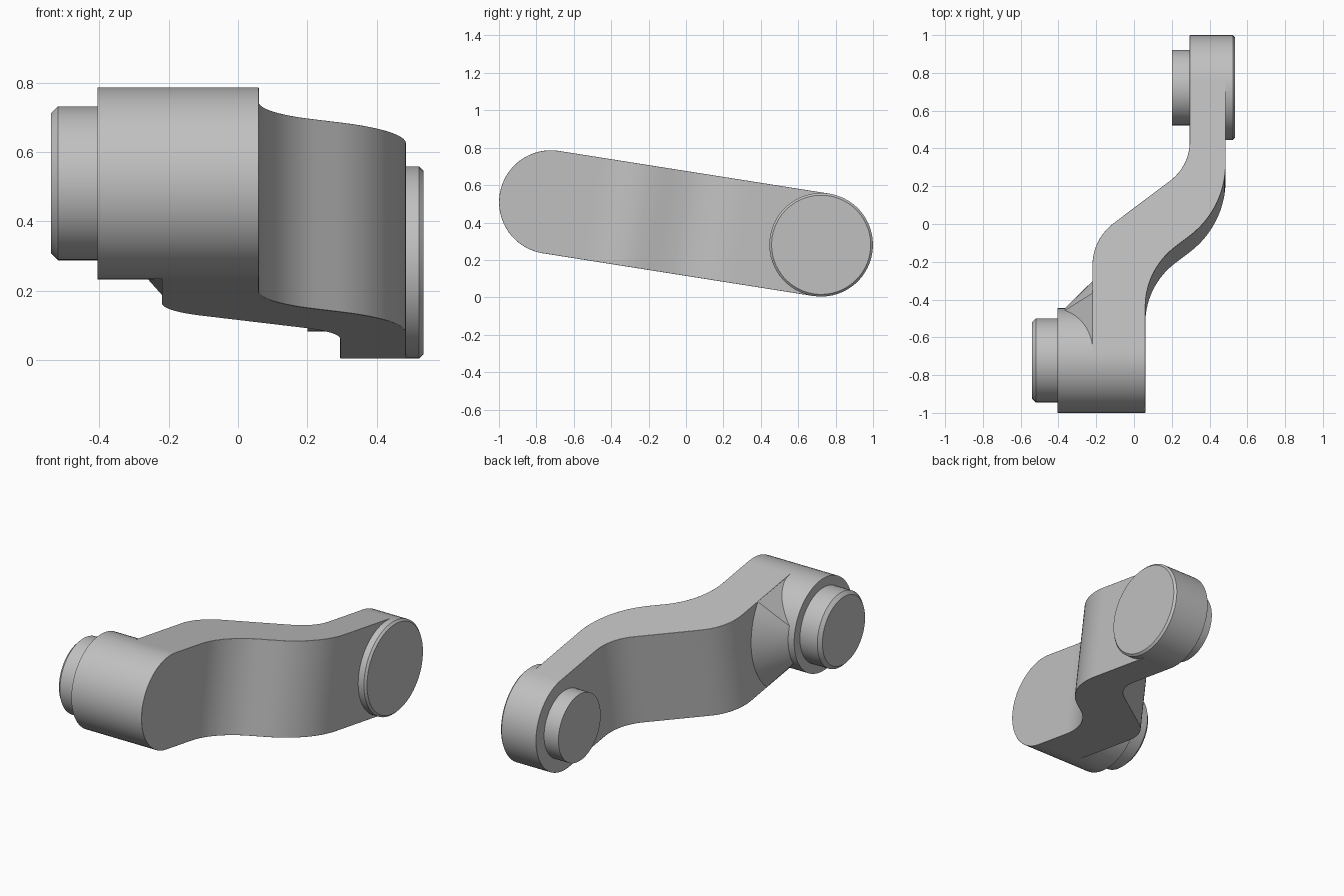
import bpy, bmesh, math
from math import sin, cos, pi, radians
from mathutils import Vector, Matrix

if "Cube" in bpy.data.objects:
    bpy.data.objects.remove(bpy.data.objects["Cube"])

TILT = math.asin(0.156)
RAD = 0.277          # half height of the arm
HALF = 0.7315        # half distance between the boss axes
# Local axes: x across, y along the arm, z over its height
FRAME = Matrix.Translation((0, 0, 0.395)) @ Matrix.Rotation(-TILT, 4, 'X')

steel = bpy.data.materials.new("grey_steel")
steel.use_nodes = True
colour = (0.53, 0.53, 0.53, 1)
steel.diffuse_color = colour
steel.node_tree.nodes["Principled BSDF"].inputs["Base Color"].default_value = colour


def finish(name, bm, bevel=0):
    bmesh.ops.recalc_face_normals(bm, faces=bm.faces[:])
    bm.transform(FRAME)
    mesh = bpy.data.meshes.new(name)
    bm.to_mesh(mesh)
    bm.free()
    mesh.materials.append(steel)
    obj = bpy.data.objects.new(name, mesh)
    bpy.context.collection.objects.link(obj)
    if bevel:
        mod = obj.modifiers.new("edge_bevel", 'BEVEL')
        mod.width = bevel
        mod.segments = 2
        mod.limit_method = 'ANGLE'
        mod.angle_limit = radians(40)
    bpy.ops.object.select_all(action='DESELECT')
    obj.select_set(True)
    bpy.context.view_layer.objects.active = obj
    bpy.ops.object.shade_smooth_by_angle(angle=radians(25))
    return obj


def disc(name, along, x0, x1, radius, chamfer0=0, chamfer1=0):
    """Round part on the x axis with optional chamfered ends."""
    bm = bmesh.new()
    rings = [(x0, radius - chamfer0), (x1, radius - chamfer1)]
    if chamfer0:
        rings.insert(1, (x0 + chamfer0, radius))
    if chamfer1:
        rings.insert(-1, (x1 - chamfer1, radius))
    n = 64
    loops = [[bm.verts.new((x, along + r * cos(2 * pi * i / n), r * sin(2 * pi * i / n)))
              for i in range(n)] for x, r in rings]
    for a, b in zip(loops, loops[1:]):
        for i in range(n):
            j = (i + 1) % n
            bm.faces.new((a[i], a[j], b[j], b[i]))
    bm.faces.new(loops[0])
    bm.faces.new(loops[-1])
    return finish(name, bm)


def edge_path(corner_a, corner_b, ta, tb):
    """Plan edge of the arm: two straight ends joined by a filleted slope."""
    a, b = [Vector((x, (y - RAD * sin(TILT)) / cos(TILT))) for x, y in (corner_a, corner_b)]
    slope = (b - a).normalized()
    up = Vector((0, 1))
    w = cos(slope.angle(up) / 2)
    path = [Vector((a.x, -2))]
    for p, c, q in ((a - up * ta, a, a + slope * ta), (b - slope * tb, b, b + up * tb)):
        for i in range(17):
            t = i / 16
            k0, k1, k2 = (1 - t) ** 2, 2 * w * t * (1 - t), t * t
            path.append((p * k0 + c * k1 + q * k2) / (k0 + k1 + k2))
    return path + [Vector((b.x, 2))]


def x_at(path, u):
    for p, q in zip(path, path[1:]):
        if p.y <= u <= q.y:
            return p.x + (q.x - p.x) * (u - p.y) / max(q.y - p.y, 1e-9)


# Cranked arm with rounded ends, lofted along its length
inner = edge_path((-0.22, -0.08), (0.295, 0.307), 0.14, 0.13)
outer = edge_path((0.06, -0.24), (0.485, 0.08), 0.20, 0.24)
stations = [(-HALF - RAD * cos(pi * i / 32), RAD * sin(pi * i / 32)) for i in range(17)]
stations += [(-HALF + 2 * HALF * i / 90, RAD) for i in range(1, 90)]
stations += [(-u, h) for u, h in reversed(stations[:17])]
bm = bmesh.new()
sections = []
for u, h in stations:
    xl, xr = x_at(inner, u), x_at(outer, u)
    sections.append([bm.verts.new((x, u, v)) for x, v in ((xl, -h), (xr, -h), (xr, h), (xl, h))])
for a, b in zip(sections, sections[1:]):
    for i in range(4):
        j = (i + 1) % 4
        bm.faces.new((a[i], a[j], b[j], b[i]))
bmesh.ops.remove_doubles(bm, verts=bm.verts[:], dist=1e-4)
finish("cranked_arm", bm, 0.008)

# Bosses and pins at both ends
disc("front_boss", -HALF, -0.405, -0.10, RAD)
disc("front_pin", -HALF, -0.54, -0.39, 0.222, chamfer0=0.02)
disc("rear_boss", HALF, 0.40, 0.535, RAD, chamfer1=0.012)
disc("rear_pin", HALF, 0.20, 0.31, 0.20)

# Tapered conical gusset between front boss and arm
bm = bmesh.new()
for x, r, spread in ((-0.20, 0.44, 39), (-0.22, 0.42, 41), (-0.365, RAD, 26)):
    for i in range(25):
        a = radians(spread * (i / 12 - 1))
        bm.verts.new((x, -HALF + r * cos(a), r * sin(a)))
for side in (-1, 1):
    bm.verts.new((-0.22, -HALF + 0.04, side * (RAD - 0.003)))
hull = bmesh.ops.convex_hull(bm, input=bm.verts[:])
bmesh.ops.delete(bm, geom=[v for v in bm.verts if not v.link_faces], context='VERTS')
finish("gusset", bm)
